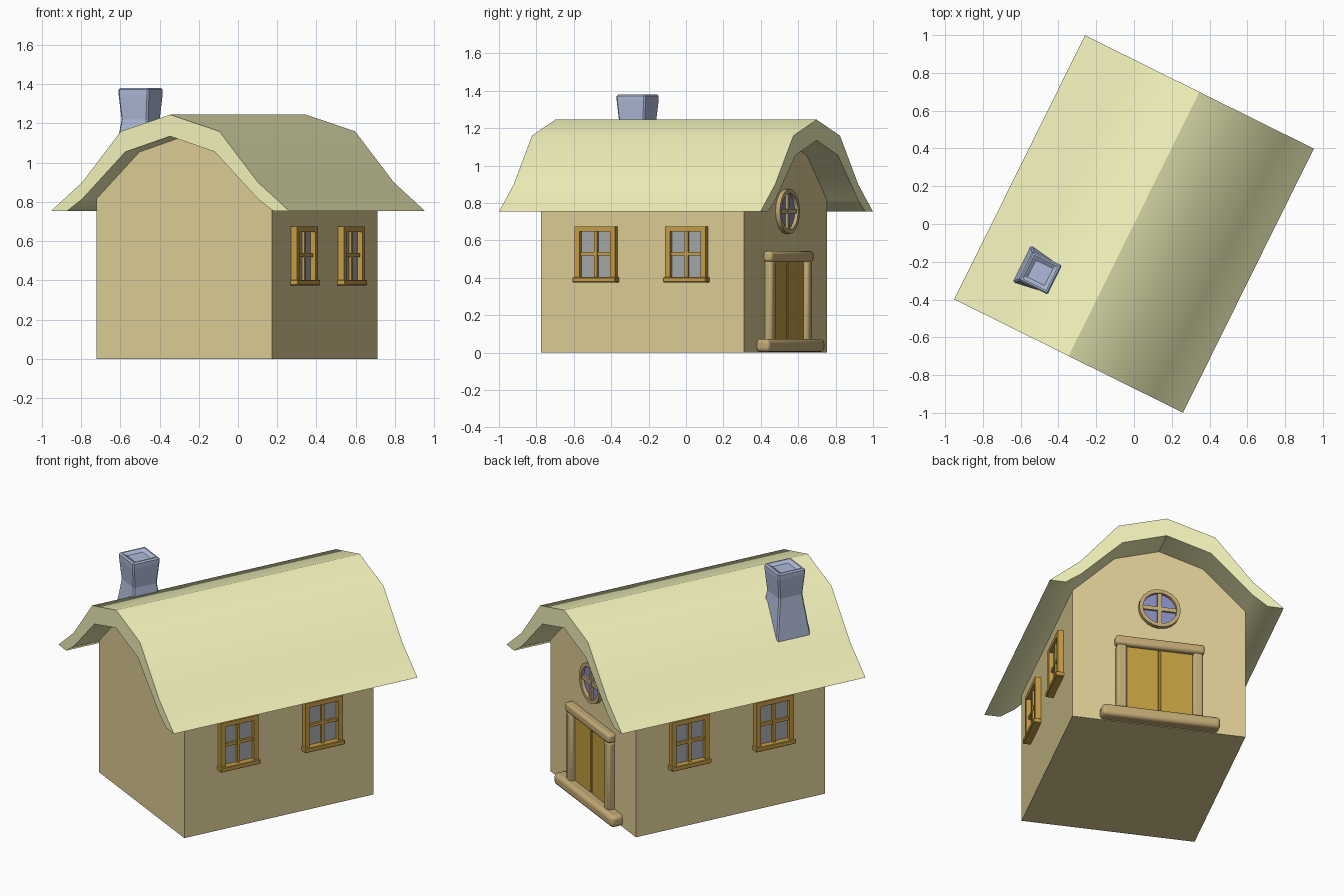
import bpy, bmesh, math
from mathutils import Matrix, Vector

if "Cube" in bpy.data.objects:
    bpy.data.objects.remove(bpy.data.objects["Cube"])

TURN = math.radians(-26.35)      # the whole house is turned about z
BACK, FRONT, SIDE = 0.594, -0.617, 0.5


def material(name, rgb):
    m = bpy.data.materials.new(name)
    m.diffuse_color = (*rgb, 1)
    m.use_nodes = True
    m.node_tree.nodes["Principled BSDF"].inputs["Base Color"].default_value = m.diffuse_color
    return m


WALL = material("plaster", (0.73, 0.61, 0.30))
THATCH = material("thatch", (0.90, 0.90, 0.50))
STONE = material("stone", (0.42, 0.49, 0.68))
WOOD = material("timber", (0.54, 0.40, 0.18))
PANEL = material("door_wood", (0.54, 0.34, 0.05))
FRAME = material("frame_wood", (0.57, 0.34, 0.06))
GLASS = material("glass", (0.37, 0.39, 0.40))
BLUE = material("blue_glass", (0.24, 0.26, 0.55))


def finish(name, bm, mat, bevel=0, segments=1, smooth=False):
    bmesh.ops.recalc_face_normals(bm, faces=bm.faces)
    me = bpy.data.meshes.new(name)
    bm.to_mesh(me)
    bm.free()
    me.materials.append(mat)
    ob = bpy.data.objects.new(name, me)
    bpy.context.collection.objects.link(ob)
    ob.rotation_euler.z = TURN
    if bevel:
        mod = ob.modifiers.new("bevel", 'BEVEL')
        mod.width, mod.segments = bevel, segments
        mod.limit_method = 'ANGLE'
    if smooth:
        bpy.context.view_layer.objects.active = ob
        ob.select_set(True)
        bpy.ops.object.shade_smooth_by_angle(angle=math.radians(40))
        ob.select_set(False)
    return ob


def add_box(bm, x0, x1, y0, y1, z0, z1):
    m = Matrix.Translation(((x0 + x1) / 2, (y0 + y1) / 2, (z0 + z1) / 2))
    size = Matrix.Diagonal((abs(x1 - x0), abs(y1 - y0), abs(z1 - z0), 1))
    bmesh.ops.create_cube(bm, size=1, matrix=m @ size)


def boxes(name, dims, mat, **kw):
    bm = bmesh.new()
    for d in dims:
        add_box(bm, *d)
    return finish(name, bm, mat, **kw)


def loft(rings):
    """Bridge equal-sized rings of points and cap both ends."""
    bm = bmesh.new()
    vs = [[bm.verts.new(p) for p in r] for r in rings]
    n = len(vs[0])
    for a, b in zip(vs, vs[1:]):
        for i in range(n):
            bm.faces.new((a[i], a[(i + 1) % n], b[(i + 1) % n], b[i]))
    bm.faces.new(vs[0])
    bm.faces.new(vs[-1])
    return bm


def mirrored(half):
    """Full profile from a half profile that starts on the centre line."""
    return [(-x, z) for x, z in half[:0:-1]] + half


def extrude(profile, y0, y1):
    return loft([[(x, y, z) for x, z in profile] for y in (y0, y1)])


# walls with gables that follow the underside of the roof
under = [(0, 1.137), (0.255, 1.057), (SIDE, 0.817)]
finish("walls", extrude(mirrored(under + [(SIDE, 0)]), FRONT, BACK), WALL)

# roof: curved thatch shell, smooth slopes with a sharp ridge
outer = [(0, 1.245), (0.28, 1.16), (0.50, 0.90), (0.676, 0.755)]
inner = [(0, 1.135), (0.255, 1.055), (0.50, 0.815), (0.585, 0.755)]
bm = extrude(mirrored(outer) + mirrored(inner)[::-1], -0.78, 0.78)
bm.normal_update()
for f in bm.faces:
    f.smooth = len(f.verts) == 4
for e in bm.edges:
    ridge = all(abs(v.co.x) < 1e-4 for v in e.verts)
    e.smooth = not ridge and e.calc_face_angle(3) < math.radians(36)
finish("roof", bm, THATCH)

# chimney: flared base, narrow waist, capped top with a shallow hollow
rings = [(0.115, 0.90), (0.107, 0.98), (0.075, 1.22), (0.086, 1.345),
         (0.086, 1.38), (0.062, 1.38), (0.058, 1.365)]
bm = loft([[(-0.33 + sx * h, -0.452 + sy * h, z) for sx, sy in
            ((-1, -1), (1, -1), (1, 1), (-1, 1))] for h, z in rings])
finish("chimney", bm, STONE, bevel=0.012)

# side windows: frame, cross bars, sill and glass, on both long walls
for side, s in (("right", 1), ("left", -1)):
    for i, c in enumerate((-0.28, 0.26)):
        w, z0, z1, t = 0.12, 0.40, 0.675, 0.028
        a, b = s * 0.49, s * 0.533
        zm = (z0 + z1) / 2 - 0.01
        name = f"{side}_window_{i + 1}"
        boxes(name + "_frame", [
            (a, b, c - w, c - w + t, z0, z1), (a, b, c + w - t, c + w, z0, z1),
            (a, b, c - w + t, c + w - t, z1 - t, z1),
            (a, s * 0.522, c - 0.009, c + 0.009, z0, z1 - t),
            (a, s * 0.520, c - w + t, c + w - t, zm - 0.009, zm + 0.009)], FRAME)
        boxes(name + "_sill", [(a, s * 0.545, c - 0.128, c + 0.128, 0.375, 0.403)],
              FRAME, bevel=0.004)
        boxes(name + "_glass", [(a, s * 0.506, c - w + t, c + w - t, z0, z1 - t)], GLASS)

# double door in the back gable with rounded timber surround
y = BACK - 0.02
boxes("door_leaves", [(s * 0.004, s * 0.195, y, BACK + 0.012, 0.05, 0.49)
                      for s in (-1, 1)], PANEL, bevel=0.004)
boxes("door_gap", [(-0.005, 0.005, y, BACK + 0.005, 0.05, 0.49)], PANEL)
for side, s in (("left", -1), ("right", 1)):
    boxes(f"door_post_{side}", [(s * 0.19, s * 0.25, y, BACK + 0.04, 0.05, 0.49)],
          WOOD, bevel=0.015, segments=2, smooth=True)
boxes("door_lintel", [(-0.257, 0.257, y, BACK + 0.045, 0.485, 0.542)],
      WOOD, bevel=0.015, segments=2, smooth=True)
boxes("door_step", [(-0.342, 0.342, y, BACK + 0.07, 0.003, 0.073)],
      WOOD, bevel=0.022, segments=3, smooth=True)

# round window above the door: ring, cross bars and blue glass
cz, n = 0.755, 20


def circle(r, yy):
    return [(r * math.cos(2 * math.pi * k / n), yy,
             cz + r * math.sin(2 * math.pi * k / n)) for k in range(n)]


finish("round_window_glass", loft([circle(0.105, y), circle(0.105, BACK + 0.006)]), BLUE)
finish("round_window_ring", loft([circle(0.12, y), circle(0.12, BACK + 0.026),
                                  circle(0.098, BACK + 0.026), circle(0.098, y)]),
       WOOD, smooth=True)
boxes("round_window_bars", [
    (-0.012, 0.012, y, BACK + 0.02, cz - 0.1, cz + 0.1),
    (-0.1, 0.1, y, BACK + 0.018, cz - 0.012, cz + 0.012)], WOOD)
